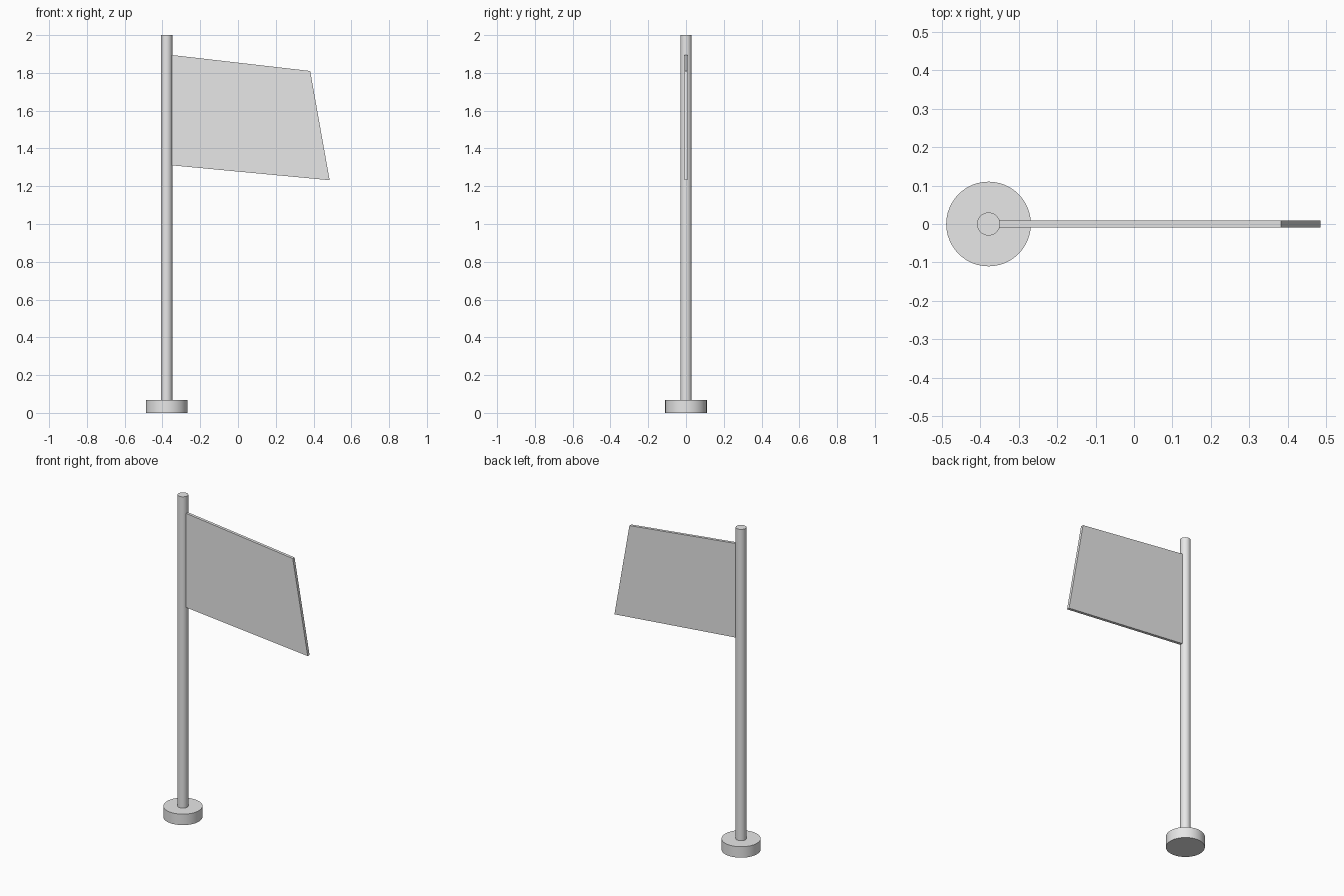
import bpy
import bmesh

cube = bpy.data.objects.get("Cube")
if cube:
    bpy.data.objects.remove(cube, do_unlink=True)

POLE_X = -0.378

grey = bpy.data.materials.new("light_grey")
grey.use_nodes = True
colour = (0.8, 0.8, 0.8, 1)
grey.diffuse_color = colour
grey.node_tree.nodes["Principled BSDF"].inputs["Base Color"].default_value = colour


def cylinder(name, radius, bottom, top):
    bpy.ops.mesh.primitive_cylinder_add(
        vertices=48, radius=radius, depth=top - bottom,
        location=(POLE_X, 0, (bottom + top) / 2))
    obj = bpy.context.object
    obj.name = name
    obj.data.materials.append(grey)
    bpy.ops.object.shade_smooth_by_angle()
    return obj


def slab(name, outline, thickness):
    """Extrude an x-z outline along y, centred on y = 0."""
    bm = bmesh.new()
    face = bm.faces.new([bm.verts.new((x, -thickness / 2, z)) for x, z in outline])
    result = bmesh.ops.extrude_face_region(bm, geom=[face])
    moved = [v for v in result["geom"] if isinstance(v, bmesh.types.BMVert)]
    bmesh.ops.translate(bm, verts=moved, vec=(0, thickness, 0))
    bmesh.ops.recalc_face_normals(bm, faces=bm.faces)
    mesh = bpy.data.meshes.new(name)
    bm.to_mesh(mesh)
    bm.free()
    mesh.materials.append(grey)
    obj = bpy.data.objects.new(name, mesh)
    bpy.context.collection.objects.link(obj)
    return obj


# Round foot and upright
cylinder("base", 0.11, 0, 0.068)
cylinder("pole", 0.03, 0.06, 2)

# Slanted flag, its inner edge set just inside the pole
slab("flag", [(-0.355, 1.311), (0.485, 1.232), (0.382, 1.81), (-0.355, 1.895)], 0.018)
